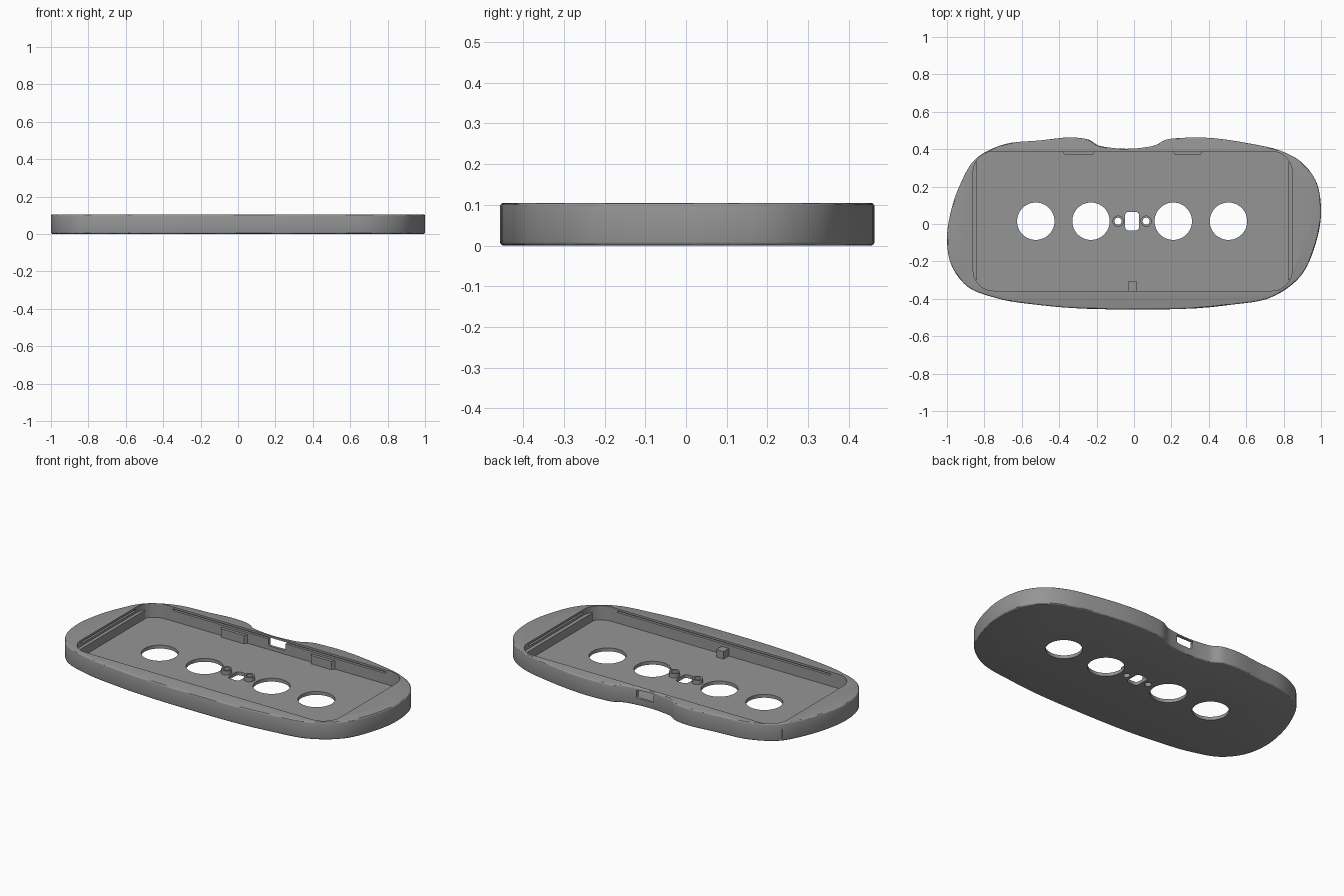
import bpy, bmesh, math
from mathutils import Vector

if "Cube" in bpy.data.objects:
    bpy.data.objects.remove(bpy.data.objects["Cube"])

H, FLOOR = 0.105, 0.02
grey = bpy.data.materials.new("plain grey")
grey.diffuse_color = (0.3, 0.3, 0.3, 1)
grey.use_nodes = True
grey.node_tree.nodes["Principled BSDF"].inputs["Base Color"].default_value = grey.diffuse_color


def prism(name, pts, z0, z1):
    """Extrude a closed xy profile between two heights."""
    bm = bmesh.new()
    face = bm.faces.new([bm.verts.new((x, y, z0)) for x, y in pts])
    ext = bmesh.ops.extrude_face_region(bm, geom=[face])
    top = [v for v in ext["geom"] if isinstance(v, bmesh.types.BMVert)]
    bmesh.ops.translate(bm, verts=top, vec=(0, 0, z1 - z0))
    bmesh.ops.recalc_face_normals(bm, faces=bm.faces[:])
    me = bpy.data.meshes.new(name)
    bm.to_mesh(me)
    bm.free()
    me.materials.append(grey)
    ob = bpy.data.objects.new(name, me)
    bpy.context.collection.objects.link(ob)
    return ob


def rect(x0, x1, y0, y1, r=0.0, n=8):
    """Rectangle profile with rounded corners."""
    if r == 0:
        return [(x0, y0), (x1, y0), (x1, y1), (x0, y1)]
    pts = []
    for i, (cx, cy) in enumerate([(x1 - r, y1 - r), (x0 + r, y1 - r),
                                  (x0 + r, y0 + r), (x1 - r, y0 + r)]):
        for k in range(n + 1):
            a = math.pi / 2 * (i + k / n)
            pts.append((cx + r * math.cos(a), cy + r * math.sin(a)))
    return pts


def circle(cx, cy, r, n=48):
    return [(cx + r * math.cos(2 * math.pi * k / n),
             cy + r * math.sin(2 * math.pi * k / n)) for k in range(n)]


def smooth_loop(pts, n=6):
    """Closed curve through the points, with spacing-aware tangents."""
    p = [Vector(q) for q in pts]
    m, out = len(p), []

    def tangent(i):
        a, b, c = p[i - 1], p[i], p[(i + 1) % m]
        d0, d1 = (b - a).length, (c - b).length
        return ((b - a) / d0 * d1 + (c - b) / d1 * d0) / (d0 + d1)

    for i in range(m):
        j = (i + 1) % m
        d = (p[j] - p[i]).length
        t0, t1 = tangent(i) * d, tangent(j) * d
        for k in range(n):
            t = k / n
            out.append(tuple((2*t**3 - 3*t**2 + 1) * p[i] + (t**3 - 2*t**2 + t) * t0
                             + (3*t**2 - 2*t**3) * p[j] + (t**3 - t**2) * t1))
    return out


def cut(ob, cutters):
    """Subtract the cutters and keep the finished mesh."""
    for c in cutters:
        c.hide_render = True
        mod = ob.modifiers.new("cut", 'BOOLEAN')
        mod.operation, mod.solver, mod.object = 'DIFFERENCE', 'EXACT', c
    deps = bpy.context.evaluated_depsgraph_get()
    me = bpy.data.meshes.new_from_object(ob.evaluated_get(deps))
    ob.modifiers.clear()
    ob.data = me
    for c in cutters:
        bpy.data.objects.remove(c)


def smooth(ob):
    bpy.ops.object.select_all(action='DESELECT')
    ob.select_set(True)
    bpy.context.view_layer.objects.active = ob
    bpy.ops.object.shade_smooth_by_angle(angle=math.radians(30))


# Outer shell, with the dip in the back edge
outline = [(-0.29, 0.46), (-0.5, 0.447), (-0.72, 0.418), (-0.85, 0.345), (-0.93, 0.21),
           (-0.983, 0.05), (-1.0, -0.08), (-0.972, -0.23), (-0.89, -0.335),
           (-0.74, -0.395), (-0.5, -0.434), (0, -0.457), (0.5, -0.434),
           (0.75, -0.385), (0.89, -0.28), (0.97, -0.11), (1.0, 0.08),
           (0.97, 0.235), (0.89, 0.335), (0.8, 0.385), (0.62, 0.43),
           (0.25, 0.46), (0.17, 0.45), (0.11, 0.42), (0.06, 0.41),
           (-0.14, 0.41), (-0.19, 0.42), (-0.24, 0.45)]
shell = prism("shell", smooth_loop(outline), 0, H)
bev = shell.modifiers.new("rounded rims", 'BEVEL')
bev.width, bev.segments = 0.009, 3
bev.limit_method, bev.angle_limit = 'ANGLE', math.radians(60)

# Pocket, round windows, centre slot and screw holes
X0, X1, Y0, Y1 = -0.86, 0.845, -0.357, 0.388
HY = 0.015
posts = (-0.085, 0.065)
cutters = [prism("pocket_cutter", rect(X0, X1, Y0, Y1, 0.11, 10), FLOOR, H + 0.1)]
for x in (-0.525, -0.23, 0.21, 0.505):
    cutters.append(prism("window_cutter", circle(x, HY, 0.1), -0.1, 0.06))
for x in posts:
    cutters.append(prism("screw_cutter", circle(x, HY, 0.019, 24), -0.1, 0.06))
cutters.append(prism("slot_cutter", rect(-0.048, 0.028, -0.035, 0.065, 0.02, 3), -0.1, 0.06))

# Thin grooves under the rim on all four pocket walls
for y in (Y0, Y1):
    cutters.append(prism("groove_cutter", rect(-0.7, 0.7, y - 0.015, y + 0.015), 0.083, 0.093))
for x in (X0, X1):
    cutters.append(prism("groove_cutter", rect(x - 0.015, x + 0.015, -0.24, 0.27), 0.083, 0.093))

# Cable port through the back wall
port = prism("port_cutter", rect(-0.07, 0.04, 0.042, 0.092, 0.01, 3), -0.5, -0.35)
port.rotation_euler = (math.pi / 2, 0, 0)
cutters.append(port)
bpy.context.view_layer.update()
cut(shell, cutters)
smooth(shell)

# Side ledges
E = 0.004  # sinks parts slightly into the shell
for name, x0, x1 in (("left_ledge", X0 - E, -0.84), ("right_ledge", 0.823, X1 + E)):
    prism(name, rect(x0, x1, -0.3, 0.33), FLOOR - E, 0.07)

# Back wall clips with tapered ends
for name, x0, x1 in (("left_clip", -0.385, -0.205), ("right_clip", 0.205, 0.37)):
    prism(name, [(x0, Y1 + E), (x0 + 0.015, 0.37), (x1 - 0.015, 0.37), (x1, Y1 + E)],
          FLOOR - E, 0.07)

# Front stop block
prism("front_stop", rect(-0.032, 0.016, Y0 - E, -0.308), FLOOR - E, 0.065)

# Hollow screw posts
for i, x in enumerate(posts):
    post = prism("screw_post_%d" % (i + 1), circle(x, HY, 0.03, 24), FLOOR - E, 0.045)
    cut(post, [prism("bore_cutter", circle(x, HY, 0.019, 24), -0.1, 0.2)])
    smooth(post)
